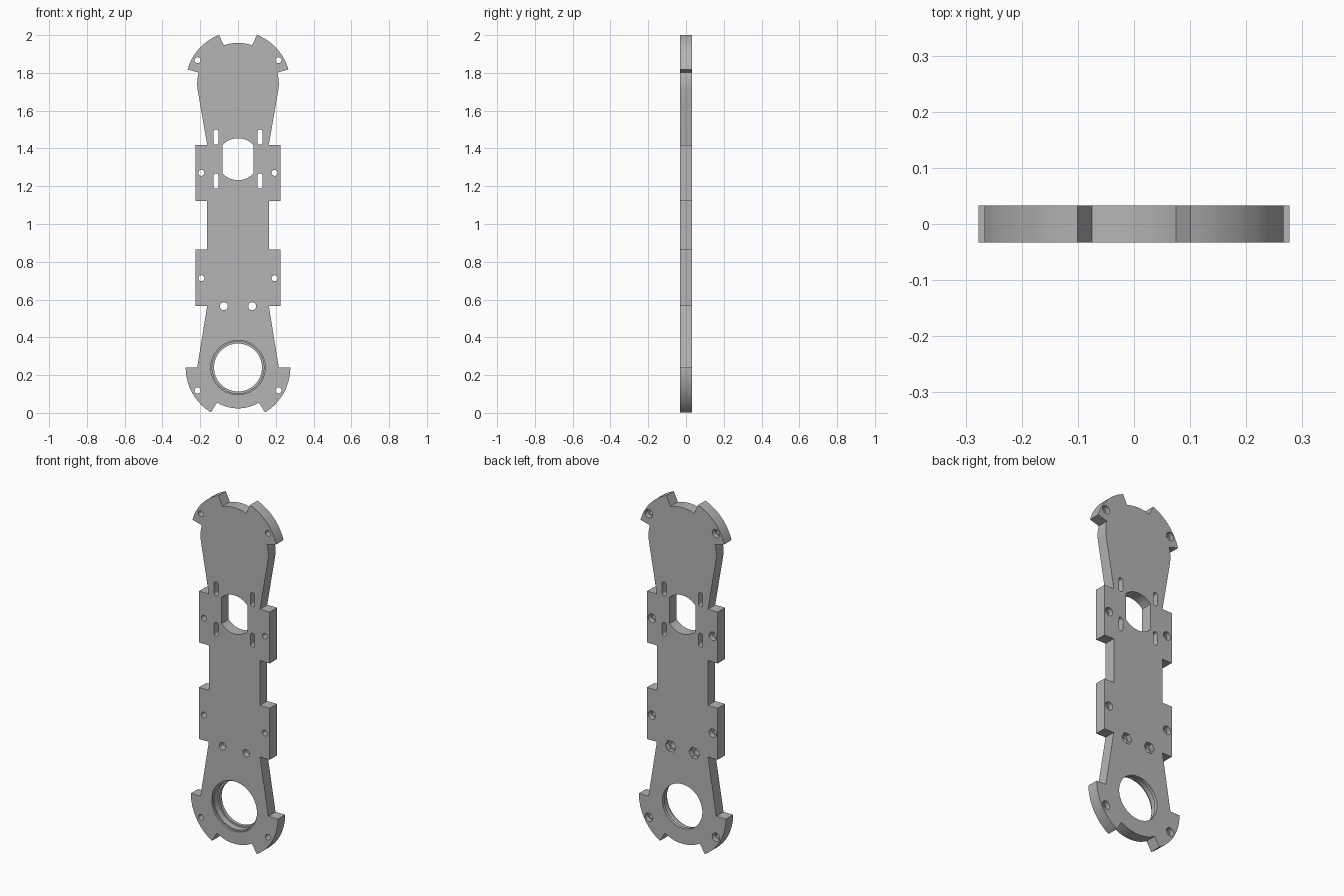
import bpy, bmesh
from math import sin, cos, radians, pi

if "Cube" in bpy.data.objects:
    bpy.data.objects.remove(bpy.data.objects["Cube"])

HALF = 0.033          # half the plate thickness
LOW, HIGH = 0.24, 1.743   # centres of the round ends
INNER, OUTER = 0.216, 0.277

grey = bpy.data.materials.new("plain grey")
grey.use_nodes = True
grey.diffuse_color = (0.46, 0.46, 0.46, 1)
grey.node_tree.nodes["Principled BSDF"].inputs["Base Color"].default_value = grey.diffuse_color


def arc(cx, cz, r, a0, a1, n):
    steps = [radians(a0 + (a1 - a0) * i / n) for i in range(n + 1)]
    return [(cx + r * cos(a), cz + r * sin(a)) for a in steps]


def circle(cx, cz, r, n=32):
    return arc(cx, cz, r, 0, 360, n)[:-1]


def slot(cx, z0, z1, r):
    return arc(cx, z1 - r, r, 0, 180, 10) + arc(cx, z0 + r, r, 180, 360, 10)


def prisms(name, loops, y0, y1):
    """Object made of closed x-z outlines extruded from y0 to y1."""
    bm = bmesh.new()
    for loop in loops:
        face = bm.faces.new([bm.verts.new((x, y0, z)) for x, z in loop])
        ext = bmesh.ops.extrude_face_region(bm, geom=[face])["geom"]
        verts = [g for g in ext if isinstance(g, bmesh.types.BMVert)]
        bmesh.ops.translate(bm, verts=verts, vec=(0, y1 - y0, 0))
    bmesh.ops.recalc_face_normals(bm, faces=bm.faces)
    mesh = bpy.data.meshes.new(name)
    bm.to_mesh(mesh)
    bm.free()
    obj = bpy.data.objects.new(name, mesh)
    bpy.context.collection.objects.link(obj)
    return obj


def cut(target, cutter):
    cutter.hide_render = True
    mod = target.modifiers.new("cut", "BOOLEAN")
    mod.operation = "DIFFERENCE"
    mod.solver = "EXACT"
    mod.object = cutter
    bpy.context.view_layer.objects.active = target
    bpy.ops.object.modifier_apply(modifier=mod.name)
    bpy.data.objects.remove(cutter)


# Right half of the outline, bottom to top: round end, tab, two side lugs, round end
half = arc(0, LOW, INNER, -90, -59, 12)[1:]
half += arc(0, LOW, OUTER, -59, 0, 24) + [(INNER, LOW)]
for z0, z1 in ((0.567, 0.864), (1.122, 1.418)):
    half += [(0.163, z0), (0.225, z0), (0.225, z1), (0.163, z1)]
half += arc(0, HIGH, INNER, -9, 15.7, 10)
half += arc(0, HIGH, OUTER, 15.7, 68.7, 22)
half += arc(0, HIGH, INNER, 69.7, 90, 8)[:-1]
outline = [(0, LOW - INNER)] + half + [(0, HIGH + INNER)]
outline += [(-x, z) for x, z in reversed(half)]
plate = prisms("mounting_plate", [outline], -HALF, HALF)

# Through holes: bearing bore, flat-sided opening, slots, screw holes
screws = [(s * x, z) for s in (-1, 1)
          for x, z in ((0.214, 1.867), (0.194, 1.271), (0.194, 0.713), (0.214, 0.119))]
nuts = [(s * 0.075, 0.565) for s in (-1, 1)]
holes = [circle(0, LOW, 0.127, 64)]
holes.append(arc(0, 1.343, 0.111, -42, 42, 2)[:1] + arc(0, 1.343, 0.111, 42, 138, 24)
             + arc(0, 1.343, 0.111, 222, 318, 24)[:-1])
holes += [slot(s * 0.116, z, z + 0.08, 0.0135) for s in (-1, 1) for z in (1.187, 1.42)]
holes += [circle(x, z, 0.016, 24) for x, z in screws]
holes += [circle(x, z, 0.021, 24) for x, z in nuts]
cut(plate, prisms("hole_cutter", holes, -0.1, 0.1))

# Pockets on the back: round for screws, hexagonal for nuts
pockets = [circle(x, z, 0.024, 24) for x, z in screws]
pockets += [circle(x, z, 0.034, 6) for x, z in nuts]
cut(plate, prisms("pocket_cutter", pockets, 0.005, 0.1))

# Stepped bearing seat on the front
cut(plate, prisms("seat_cutter", [circle(0, LOW, 0.137, 64)], -0.1, 0.014))
cut(plate, prisms("rim_cutter", [circle(0, LOW, 0.144, 64)], -0.1, -0.022))

plate.data.materials.clear()
plate.data.materials.append(grey)
for poly in plate.data.polygons:
    poly.material_index = 0
bpy.ops.object.select_all(action="DESELECT")
plate.select_set(True)
bpy.context.view_layer.objects.active = plate
bpy.ops.object.shade_smooth_by_angle(angle=radians(30))
